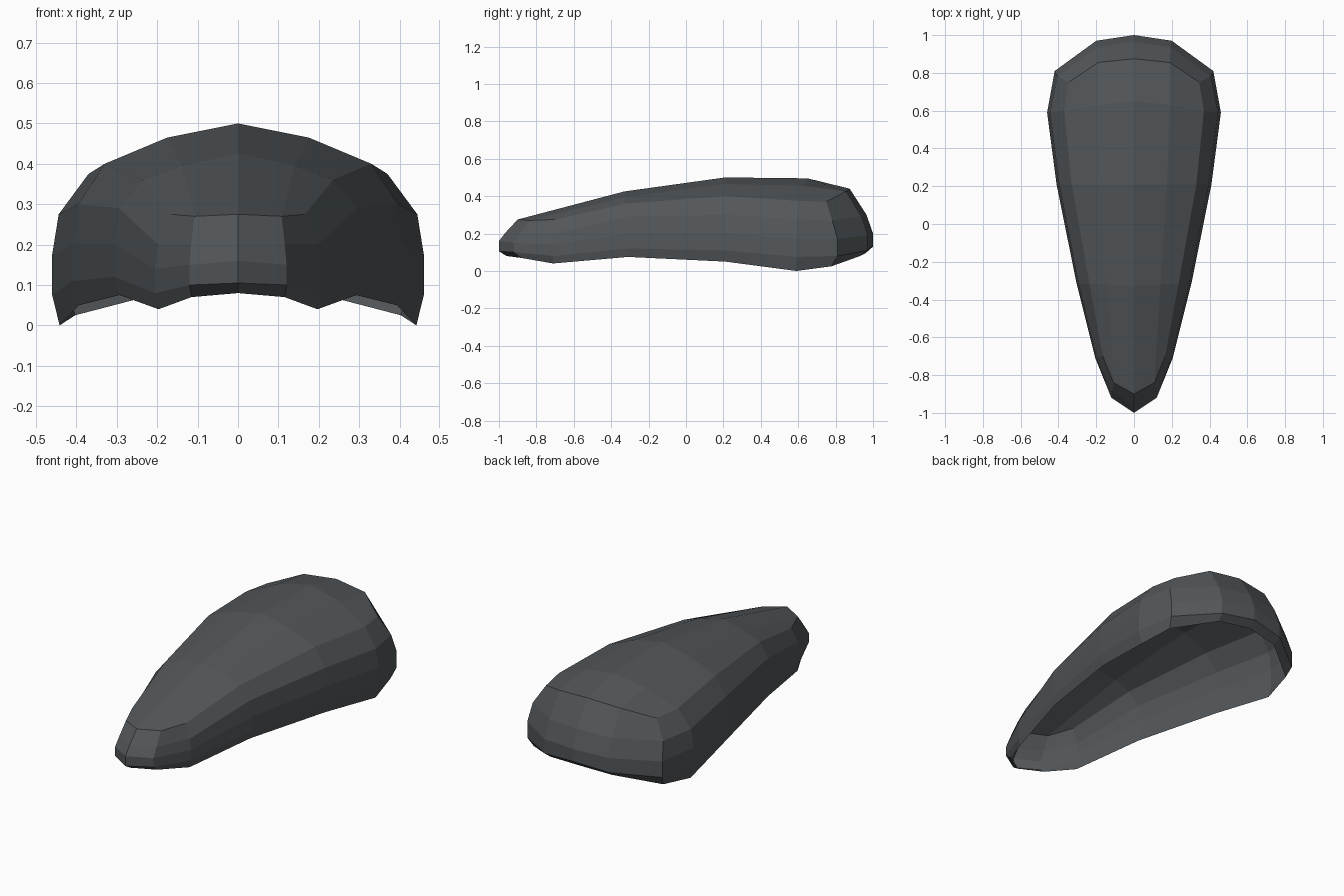
import bpy, bmesh

cube = bpy.data.objects.get("Cube")
if cube:
    bpy.data.objects.remove(cube, do_unlink=True)

grey = bpy.data.materials.new("dark slate grey")
grey.use_nodes = True
colour = (0.085, 0.095, 0.102, 1)
grey.diffuse_color = colour
bsdf = grey.node_tree.nodes["Principled BSDF"]
bsdf.inputs["Base Color"].default_value = colour
bsdf.inputs["Roughness"].default_value = 0.7

# Outline of the left half from nose to tail: widest x, y, heights of wall rows
outline = [
    (0.00, -1.00, (0.08, 0.105, 0.16, 0.205)),
    (0.12, -0.92, (0.07, 0.10, 0.15, 0.20)),
    (0.205, -0.71, (0.04, 0.08, 0.14, 0.20)),
    (0.305, -0.31, (0.075, 0.12, 0.20, 0.29)),
    (0.41, 0.21, (0.05, 0.11, 0.20, 0.30)),
    (0.46, 0.59, (0.00, 0.075, 0.175, 0.275)),
    (0.42, 0.81, (0.025, 0.08, 0.17, 0.27)),
    (0.20, 0.97, (0.08, 0.11, 0.19, 0.29)),
    (0.00, 1.00, (0.095, 0.13, 0.20, 0.30)),
]
inset = (0.96, 1.0, 1.0, 0.965)
# Upper rim of the wall, then the two inner lines of the roof
rim = [(0, -0.90, 0.275), (0.108, -0.84, 0.27), (0.165, -0.70, 0.275),
       (0.235, -0.32, 0.36), (0.33, 0.21, 0.40), (0.37, 0.60, 0.375),
       (0.345, 0.75, 0.37), (0.19, 0.855, 0.425), (0, 0.875, 0.44)]
middle = [(0.14, -0.32, 0.395), (0.175, 0.21, 0.465), (0.19, 0.63, 0.455)]
spine = [(0, -0.33, 0.425), (0, 0.21, 0.50), (0, 0.65, 0.495)]

bm = bmesh.new()


def line(points):
    return [bm.verts.new(p) for p in points]


# Side wall bands
rows = [line([(x * s, y * (s if abs(y) > 0.8 else 1), z[i]) for x, y, z in outline])
        for i, s in enumerate(inset)]
edge = line(rim)
rows.append(edge)
for low, high in zip(rows, rows[1:]):
    for i in range(len(outline) - 1):
        bm.faces.new((low[i], low[i + 1], high[i + 1], high[i]))

# Roof panels between the rim and the spine
centre = [edge[0]] + line(spine) + [edge[8]]
mid = [edge[1]] + line(middle) + [edge[7]]
for i in range(4):
    bm.faces.new((centre[i], mid[i], mid[i + 1], centre[i + 1]))
    bm.faces.new((mid[i], edge[i + 2], edge[i + 3], mid[i + 1])) if 0 < i < 3 else None
bm.faces.new((edge[1], edge[2], edge[3], mid[1]))
bm.faces.new((mid[3], edge[5], edge[6], edge[7]))

# Mirror to the right half and join along the centre line
geom = bm.verts[:] + bm.edges[:] + bm.faces[:]
bmesh.ops.mirror(bm, geom=geom, axis="X", merge_dist=0.0005)
bmesh.ops.remove_doubles(bm, verts=bm.verts[:], dist=0.0005)
bmesh.ops.recalc_face_normals(bm, faces=bm.faces[:])

mesh = bpy.data.meshes.new("shell")
bm.to_mesh(mesh)
bm.free()
mesh.materials.append(grey)
shell = bpy.data.objects.new("shell", mesh)
bpy.context.collection.objects.link(shell)
